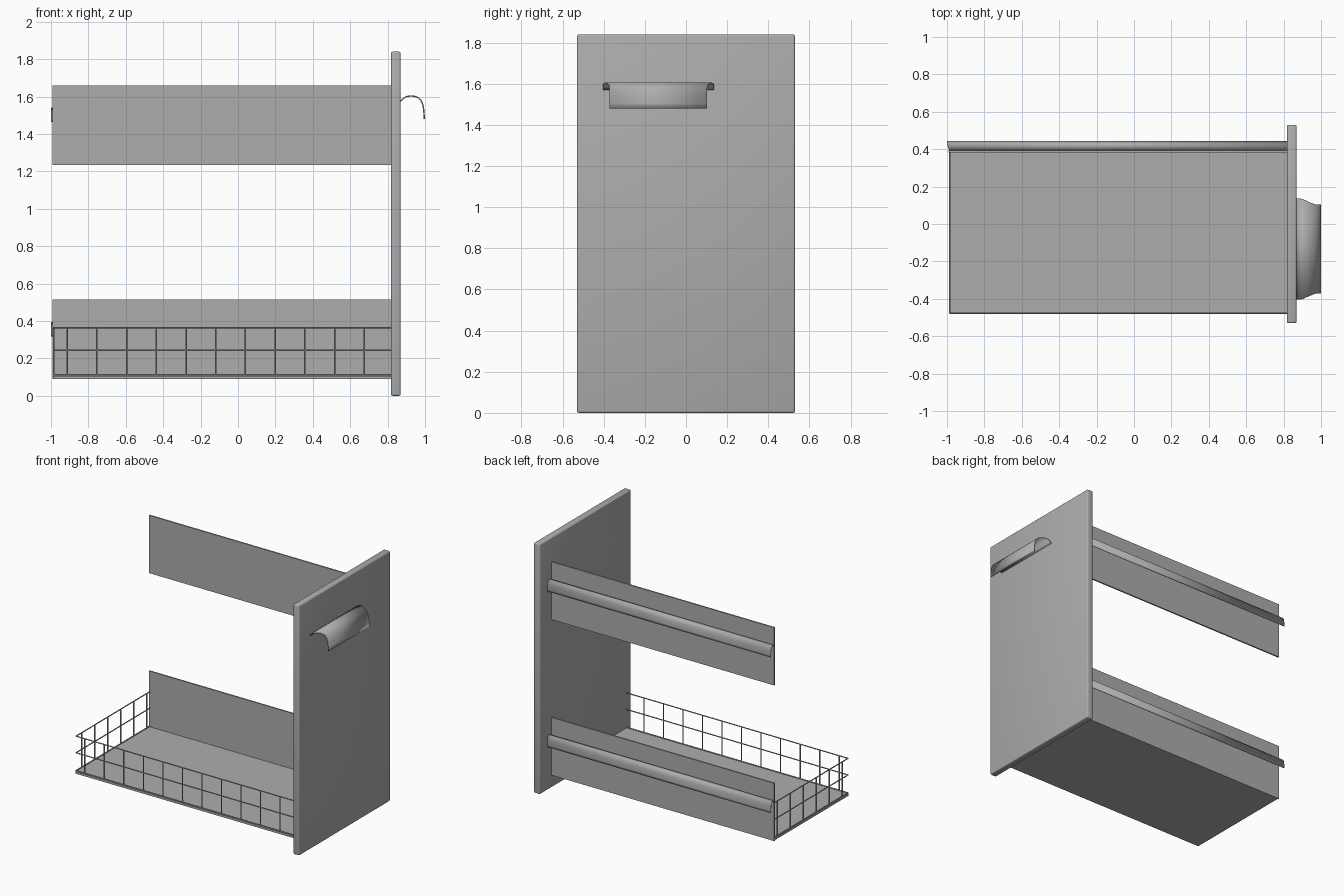
import bpy, bmesh, math
from mathutils import Vector

cube = bpy.data.objects.get("Cube")
if cube:
    bpy.data.objects.remove(cube, do_unlink=True)

grey = bpy.data.materials.new("satin grey metal")
grey.use_nodes = True
GREY = (0.42, 0.42, 0.42, 1)
grey.diffuse_color = GREY
grey.node_tree.nodes["Principled BSDF"].inputs["Base Color"].default_value = GREY


def make(name, bm):
    mesh = bpy.data.meshes.new(name)
    bmesh.ops.recalc_face_normals(bm, faces=bm.faces[:])
    bm.to_mesh(mesh)
    bm.free()
    mesh.materials.append(grey)
    obj = bpy.data.objects.new(name, mesh)
    bpy.context.collection.objects.link(obj)
    return obj


def smooth(obj):
    bpy.ops.object.select_all(action='DESELECT')
    obj.select_set(True)
    bpy.context.view_layer.objects.active = obj
    bpy.ops.object.shade_smooth_by_angle(angle=math.radians(40))


def box(name, lo, hi, bevel=0):
    lo, hi = Vector(lo), Vector(hi)
    bm = bmesh.new()
    bmesh.ops.create_cube(bm, size=1)
    for v in bm.verts:
        v.co = (lo + hi) / 2 + v.co * (hi - lo)
    if bevel:
        bmesh.ops.bevel(bm, geom=bm.edges[:], offset=bevel, segments=3,
                        profile=0.5, affect='EDGES')
    obj = make(name, bm)
    if bevel:
        smooth(obj)
    return obj


# Hooked lip profile: reach away from the wall, height above the tip
HOOK = [(0, .76), (.1, .88), (.24, .97), (.4, 1), (.58, .99), (.74, .93),
        (.86, .81), (.93, .65), (.97, .45), (.99, .22), (1, 0)]


def hook_strip(name, place, thickness):
    """Sweep the hook profile; place(reach, height, end) gives a point."""
    bm = bmesh.new()
    rows = [[bm.verts.new(place(r, h, e)) for e in (0, 1)] for r, h in HOOK]
    for a, b in zip(rows, rows[1:]):
        bm.faces.new((a[0], a[1], b[1], b[0]))
    obj = make(name, bm)
    mod = obj.modifiers.new("sheet thickness", 'SOLIDIFY')
    mod.thickness = thickness
    mod.offset = 0
    smooth(obj)
    return obj


def rod(bm, a, b, radius=0.004):
    a, b = Vector(a), Vector(b)
    d = b - a
    ring = bmesh.ops.create_cone(bm, cap_ends=True, segments=8, radius1=radius,
                                 radius2=radius, depth=d.length)["verts"]
    turn = d.to_track_quat('Z', 'Y')
    for v in ring:
        v.co = (a + b) / 2 + turn @ v.co


DOOR_IN, DOOR_OUT = 0.818, 0.869
END, FRONT, BACK = -0.993, -0.476, 0.382

# Door front
box("door_panel", (DOOR_IN, -.53, 0), (DOOR_OUT, .53, 1.84), bevel=.009)


# Pull handle, narrowing away from the door
def handle_point(r, h, e):
    t = min(max((r - .2) / .6, 0), 1)
    half = .27 - .033 * t
    return (DOOR_OUT + r * .127, -.134 + (half if e else -half), 1.48 + h * .123)


hook_strip("pull_handle", handle_point, .007)

# Two mounting panels, each with a hooked rail on its back
for level, base in (("lower", .09), ("upper", 1.235)):
    box(level + "_back_panel", (END, BACK, base), (DOOR_IN, BACK + .011, base + .425))

    def rail_point(r, h, e, base=base):
        x = DOOR_IN if e else END + .005 - .012 * min(r * 1.5, 1)
        return (x, BACK + .01 + r * .05, base + .228 + h * .075)

    hook_strip(level + "_rail", rail_point, .005)

# Tray floor
box("tray_floor", (END + .005, FRONT - .003, .09), (DOOR_IN, BACK, .106))

# Wire basket: long side and short side
LEVELS = (.112, .243, .365)
side_x = END + .008
bm = bmesh.new()
for z in LEVELS:
    rod(bm, (side_x, FRONT, z), (DOOR_IN, FRONT, z))
for i in range(11):
    x = -.914 + .159 * i
    rod(bm, (x, FRONT, LEVELS[0]), (x, FRONT, LEVELS[-1]))
smooth(make("basket_front_wires", bm))

bm = bmesh.new()
for z in LEVELS:
    rod(bm, (side_x, FRONT, z), (side_x, BACK, z))
for i in range(6):
    y = -.41 + .151 * i
    rod(bm, (side_x, y, LEVELS[0]), (side_x, y, LEVELS[-1]))
smooth(make("basket_side_wires", bm))
